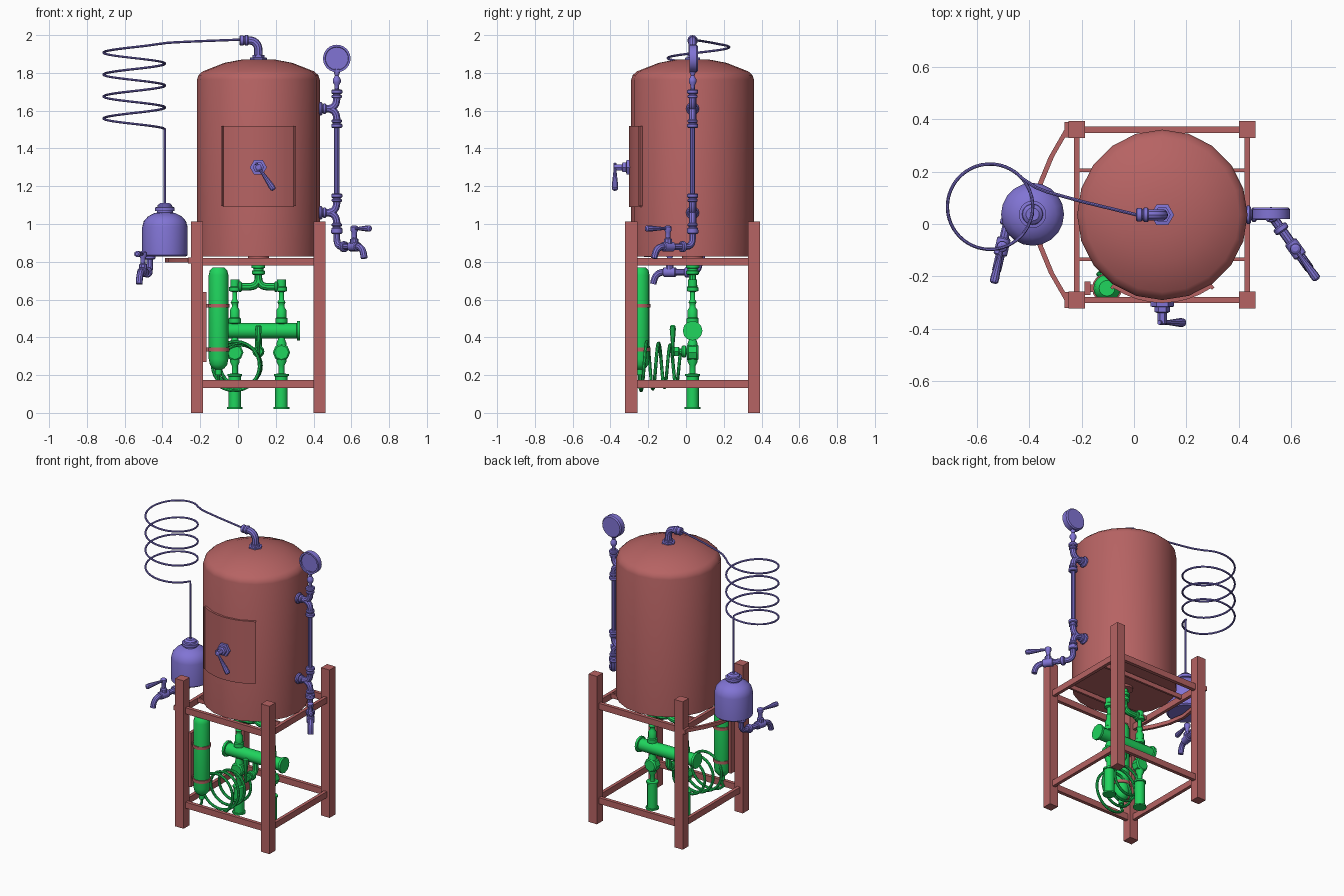
import bpy, bmesh, math
from mathutils import Vector

if "Cube" in bpy.data.objects:
    bpy.data.objects.remove(bpy.data.objects["Cube"])

def material(name, rgb):
    m = bpy.data.materials.new(name)
    m.diffuse_color = (*rgb, 1)
    m.use_nodes = True
    m.node_tree.nodes["Principled BSDF"].inputs["Base Color"].default_value = m.diffuse_color
    return m

RED = material("dusty red", (0.47, 0.125, 0.125))
GREEN = material("bright green", (0.014, 0.66, 0.11))
PURPLE = material("soft purple", (0.22, 0.175, 0.66))
CX, CY = 0.108, 0.035          # tank axis
X, Z, UP = Vector((1, 0, 0)), Vector((0, 0, 1)), (0, 0, 1)

def finish(name, bm, mat):
    bmesh.ops.remove_doubles(bm, verts=bm.verts, dist=1e-5)
    bmesh.ops.recalc_face_normals(bm, faces=bm.faces)
    me = bpy.data.meshes.new(name)
    bm.to_mesh(me)
    bm.free()
    me.materials.append(mat)
    ob = bpy.data.objects.new(name, me)
    bpy.context.collection.objects.link(ob)
    return ob

def box(name, c, s, mat):
    bm = bmesh.new()
    bmesh.ops.create_cube(bm, size=1)
    for v in bm.verts:
        v.co = Vector(c) + Vector([v.co[i] * s[i] for i in range(3)])
    return finish(name, bm, mat)

def lathe(name, prof, mat, at=(0, 0, 0), axis=UP, n=16):
    """Turn (radius, height) points around an axis."""
    bm = bmesh.new()
    q = Vector(axis).to_track_quat('Z', 'Y')
    prof = [(0, prof[0][1])] + prof + [(0, prof[-1][1])]
    rings = [[bm.verts.new(Vector(at) + q @ Vector((r * math.cos(i * math.tau / n),
             r * math.sin(i * math.tau / n), h))) for i in range(n)] for r, h in prof]
    for a, b in zip(rings, rings[1:]):
        for i in range(n):
            j = (i + 1) % n
            bm.faces.new((a[i], a[j], b[j], b[i]))
    return finish(name, bm, mat)

def nut(name, at, axis, r, length, mat, n=12):
    h, c = length / 2, 0.18 * r
    return lathe(name, [(r - c, -h), (r, -h + c), (r, h - c), (r - c, h)], mat, at, axis, n)

def tube(name, pts, radius, mat, fillet=0, res=3, taper=None):
    """Round tube along points, with rounded corners."""
    pts = [Vector(p) for p in pts]
    path = [pts[0]]
    for a, b, c in zip(pts, pts[1:], pts[2:]):
        if fillet:
            p, r = b + (a - b).normalized() * fillet, b + (c - b).normalized() * fillet
            path += [p * (1 - t) ** 2 + b * 2 * t * (1 - t) + r * t * t for t in [k / 6 for k in range(7)]]
        else:
            path.append(b)
    path.append(pts[-1])
    cu = bpy.data.curves.new(name, 'CURVE')
    cu.dimensions, cu.bevel_depth, cu.bevel_resolution, cu.use_fill_caps = '3D', radius, res, True
    sp = cu.splines.new('POLY')
    sp.points.add(len(path) - 1)
    for i, p in enumerate(path):
        sp.points[i].co = (*p, 1)
        sp.points[i].radius = taper[i] if taper else 1
    tmp = bpy.data.objects.new(name + "_path", cu)
    bpy.context.collection.objects.link(tmp)
    bpy.context.view_layer.update()
    me = bpy.data.meshes.new_from_object(tmp.evaluated_get(bpy.context.evaluated_depsgraph_get()))
    bpy.data.objects.remove(tmp)
    me.materials.clear()
    me.materials.append(mat)
    ob = bpy.data.objects.new(name, me)
    bpy.context.collection.objects.link(ob)

def lever(name, a, b, mat):
    a, b = Vector(a), Vector(b)
    tube(name, [a, a.lerp(b, .3), a.lerp(b, .85), a.lerp(b, .96), b], 0.017, mat,
         taper=[.5, .5, 1, .95, .5])

# Frame: legs, rails and tank supports
LX, LY = (-0.218, 0.432), (-0.29, 0.36)
for x in LX:
    for y in LY:
        box("leg", (x, y, 0.506), (0.064, 0.064, 1.012), RED)
for z in (0.154, 0.8):
    for y in LY:
        box("long_rail", (CX, y, z), (0.6, 0.024, 0.042), RED)
    for x in LX:
        box("side_rail", (x, CY, z), (0.022, 0.6, 0.042), RED)
for y in (-0.135, 0.205):
    box("tank_support", (CX, y, 0.806), (0.64, 0.014, 0.03), RED)

# Tank
lathe("tank", [(0.325, 0.827), (0.325, 1.765), (0.317, 1.788), (0.295, 1.808), (0.18, 1.853),
               (0.08, 1.872)], RED, (CX, CY, 0), n=20)
lathe("tank_outlet_plate", [(0.055, 0.815), (0.055, 0.83)], RED, (CX, CY, 0))

# Curved door with a slightly raised border
def door(name, a0, a1, z0, z1, r1, steps):
    bm = bmesh.new()
    rows = []
    for i in range(steps + 1):
        a = math.radians(-90 + a0 + (a1 - a0) * i / steps)
        rows.append([bm.verts.new((CX + r * math.cos(a), CY + r * math.sin(a), z))
                     for r, z in ((0.315, z0), (r1, z0), (r1, z1), (0.315, z1))])
    for a, b in zip(rows, rows[1:]):
        for k in range(4):
            bm.faces.new((a[k], a[(k + 1) % 4], b[(k + 1) % 4], b[k]))
    bm.faces.new(rows[0])
    bm.faces.new(rows[-1])
    finish(name, bm, RED)

door("door", -34, 34, 1.09, 1.518, 0.336, 8)
for s in (-1, 1):
    door("door_edge", s * 33.5, s * 35.5, 1.095, 1.518, 0.342, 1)

# Door latch
lathe("latch_collar", [(0.045, 0), (0.045, 0.02), (0.03, 0.022), (0.03, 0.04), (0.018, 0.045),
                       (0.018, 0.085), (0.01, 0.09)], PURPLE, (CX, CY - 0.33, 1.3), (0, -1, 0), 6)
lever("latch_handle", (CX - 0.012, -0.376, 1.32), (CX + 0.082, -0.376, 1.18), PURPLE)

# Outlet elbow on the dome
lathe("dome_flange", [(0.045, 1.865), (0.045, 1.88), (0.032, 1.882), (0.032, 1.895)], PURPLE, (CX, CY, 0), n=6)
tube("dome_elbow", [(CX, CY, 1.87), (CX, CY, 1.972), (0.03, CY, 1.972)], 0.022, PURPLE, 0.055)
nut("elbow_nut", (0.045, CY, 1.972), X, 0.028, 0.022, PURPLE)
nut("elbow_end_nut", (0.02, CY, 1.972), X, 0.026, 0.025, PURPLE)

# Condenser coil leading to the jug
JX, JY = -0.387, 0.037
coil = [(0.01, CY, 1.976), (-0.2, 0.086, 1.968), (-0.33, 0.122, 1.962), (-0.375, 0.14, 1.959)]
N = 130
for i in range(N + 1):
    a = math.radians(42 + (1430 - 42) * i / N)
    coil.append((-0.549 + 0.163 * math.cos(a), 0.066 + 0.163 * math.sin(a), 1.952 - 0.448 * i / N))
coil += [(JX, JY, 1.485), (JX, JY, 1.09)]
tube("condenser_coil", coil, 0.0062, PURPLE, res=2)

# Collection jug
lathe("jug", [(0.11, 0.827), (0.12, 0.835), (0.12, 0.985), (0.112, 1.015), (0.09, 1.04), (0.055, 1.058),
              (0.042, 1.06), (0.042, 1.068), (0.052, 1.07), (0.052, 1.088), (0.04, 1.09), (0.038, 1.1),
              (0.025, 1.11)], PURPLE, (JX, JY, 0), n=20)

# Curved shelf bracket under the jug
bm = bmesh.new()
half = [(-0.25, 0.352), (-0.325, 0.222), (-0.367, 0.12)]
outer = half + [(-0.386, 0)] + [(x, -y) for x, y in reversed(half)]
strip = [[bm.verts.new((x + d, CY + y, z)) for d, z in ((0, 0.795), (0, 0.82), (0.02, 0.82), (0.02, 0.795))]
         for x, y in outer]
for a, b in zip(strip, strip[1:]):
    for k in range(4):
        bm.faces.new((a[k], a[(k + 1) % 4], b[(k + 1) % 4], b[k]))
bm.faces.new(strip[0])
bm.faces.new(strip[-1])
finish("jug_bracket", bm, RED)
for y in LY:
    box("bracket_tab", (-0.255, y, 0.807), (0.02, 0.06, 0.03), RED)

# Taps: a down pipe, an elbow, a body, a spout and a lever
def tap(x, y, z, top, deg):
    d = Vector((math.cos(math.radians(deg)), math.sin(math.radians(deg)), 0))
    o = Vector((x, y, z))
    tube("tap_pipe", [o + Z * top, o, o + d * 0.235, o + d * 0.25 - Z * 0.062], 0.018, PURPLE, 0.045)
    nut("tap_top_nut", o + Z * (top - 0.01), UP, 0.03, 0.025, PURPLE)
    nut("tap_nut", o + d * 0.065, d, 0.029, 0.026, PURPLE)
    nut("tap_body", o + d * 0.16, d, 0.026, 0.07, PURPLE)
    lathe("tap_stem", [(0.022, 0), (0.022, 0.04), (0.014, 0.045), (0.014, 0.075), (0.02, 0.085),
                       (0.02, 0.105), (0.01, 0.112)], PURPLE, o + d * 0.16, n=10)
    lever("tap_lever", o + d * 0.145 + Z * 0.096, o + d * 0.305 + Z * 0.096, PURPLE)

GX = 0.523
tap(GX, CY, 0.88, 0.09, -54.5)
tap(-0.467, 0.07, 0.745, 0.09, -103)

# Sight gauge with two curved tees
for z in (1.61, 1.06):
    for s in (-1, 1):
        tube("gauge_tee", [(0.42, CY, z), (GX, CY, z), (GX, CY, z + s * 0.09)], 0.02, PURPLE, 0.055)
        nut("tee_nut", (GX, CY, z + s * 0.065), UP, 0.027, 0.018, PURPLE)
        nut("tee_end_nut", (GX, CY, z + s * 0.09), UP, 0.029, 0.024, PURPLE)
    nut("tank_side_nut", (0.436, CY, z), X, 0.035, 0.022, PURPLE)
    nut("tank_side_collar", (0.458, CY, z), X, 0.027, 0.02, PURPLE)
tube("sight_glass", [(GX, CY, 1.14), (GX, CY, 1.53)], 0.014, PURPLE)
lathe("gauge_stem", [(0.024, 1.70), (0.012, 1.715), (0.012, 1.735), (0.021, 1.75), (0.021, 1.765),
                     (0.01, 1.785), (0.016, 1.80), (0.016, 1.82)], PURPLE, (GX, CY, 0), n=10)
lathe("gauge_dial", [(0.066, -0.022), (0.073, -0.014), (0.073, 0.022), (0.062, 0.022), (0.06, 0.014)],
      PURPLE, (GX, CY + 0.006, 1.876), (0, -1, 0), 24)

# Gas bottle with its holder
BX, BY = -0.103, -0.245
lathe("bottle", [(0.018, 0.2), (0.018, 0.23), (0.03, 0.235), (0.046, 0.255), (0.052, 0.285), (0.052, 0.73),
                 (0.046, 0.755), (0.03, 0.771)], GREEN, (BX, BY, 0))
box("bottle_holder", (-0.177, BY, 0.455), (0.022, 0.05, 0.37), RED)
for z in (0.567, 0.336):
    lathe("bottle_band", [(0.057, z - 0.01), (0.057, z + 0.01)], RED, (BX, BY, 0))
    box("band_tab", (-0.155, BY, z), (0.04, 0.03, 0.02), RED)

# Coiled hose from the bottle to the valve
hose = [(BX, BY, 0.21), (BX, BY, 0.17)]
N = 96
for i in range(N + 1):
    t = i / N
    a = math.radians(225 + 1255 * t)
    r = 0.133 - 0.03 * t
    hose.append((-0.02 + 0.04 * t + r * math.cos(a), BY + 0.215 * t, 0.25 + r * math.sin(a)))
hose.append((CX, -0.02, 0.32))
tube("hose", hose, 0.009, GREEN, res=2)

# Two vertical feed pipes
for x in (CX - 0.125, CX + 0.122):
    lathe("feed_pipe", [(0.042, 0.02), (0.042, 0.03), (0.033, 0.03), (0.033, 0.193), (0.039, 0.195),
                        (0.039, 0.206), (0.016, 0.208), (0.016, 0.25), (0.026, 0.27), (0.026, 0.37),
                        (0.018, 0.39), (0.018, 0.47), (0.032, 0.475), (0.032, 0.5), (0.026, 0.505),
                        (0.026, 0.545), (0.016, 0.56), (0.016, 0.575), (0.022, 0.585), (0.013, 0.6),
                        (0.013, 0.64), (0.03, 0.645), (0.03, 0.665), (0.024, 0.67), (0.024, 0.705)],
          GREEN, (x, CY, 0), n=12)
    nut("feed_valve", (x, CY, 0.32), (0, 1, 0), 0.046, 0.06, GREEN, 8)
    tube("feed_branch", [(CX, CY, 0.76), (CX, CY, 0.668), (x, CY, 0.668)], 0.02, GREEN, 0.05)
    nut("branch_nut", (x + (0.028 if x < CX else -0.028), CY, 0.668), X, 0.027, 0.02, GREEN)
lathe("tank_outlet", [(0.025, 0.73), (0.034, 0.735), (0.034, 0.752), (0.026, 0.755), (0.026, 0.765),
                      (0.036, 0.768), (0.036, 0.785), (0.022, 0.79), (0.022, 0.83)], GREEN, (CX, CY, 0), n=12)

# Burner cross pipe and its valve
lathe("cross_pipe", [(0.052, -0.22), (0.052, -0.205), (0.041, -0.203), (0.041, 0.203), (0.052, 0.205),
                     (0.052, 0.22)], GREEN, (CX, CY, 0.435), (1, 0, 0), 12)
tube("valve_pipe", [(CX, CY, 0.42), (CX, CY, 0.325), (CX, -0.05, 0.325)], 0.018, GREEN, 0.03)
nut("valve_nut", (CX, -0.01, 0.325), (0, 1, 0), 0.032, 0.025, GREEN)
nut("valve_cap", (CX, -0.05, 0.325), (0, 1, 0), 0.028, 0.03, GREEN, 6)
lever("valve_lever", (CX, -0.07, 0.3), (CX, -0.07, 0.465), GREEN)

# Smooth shading with sharp edges
for ob in bpy.context.scene.objects:
    ob.select_set(True)
    bpy.context.view_layer.objects.active = ob
bpy.ops.object.shade_smooth_by_angle(angle=math.radians(35))
